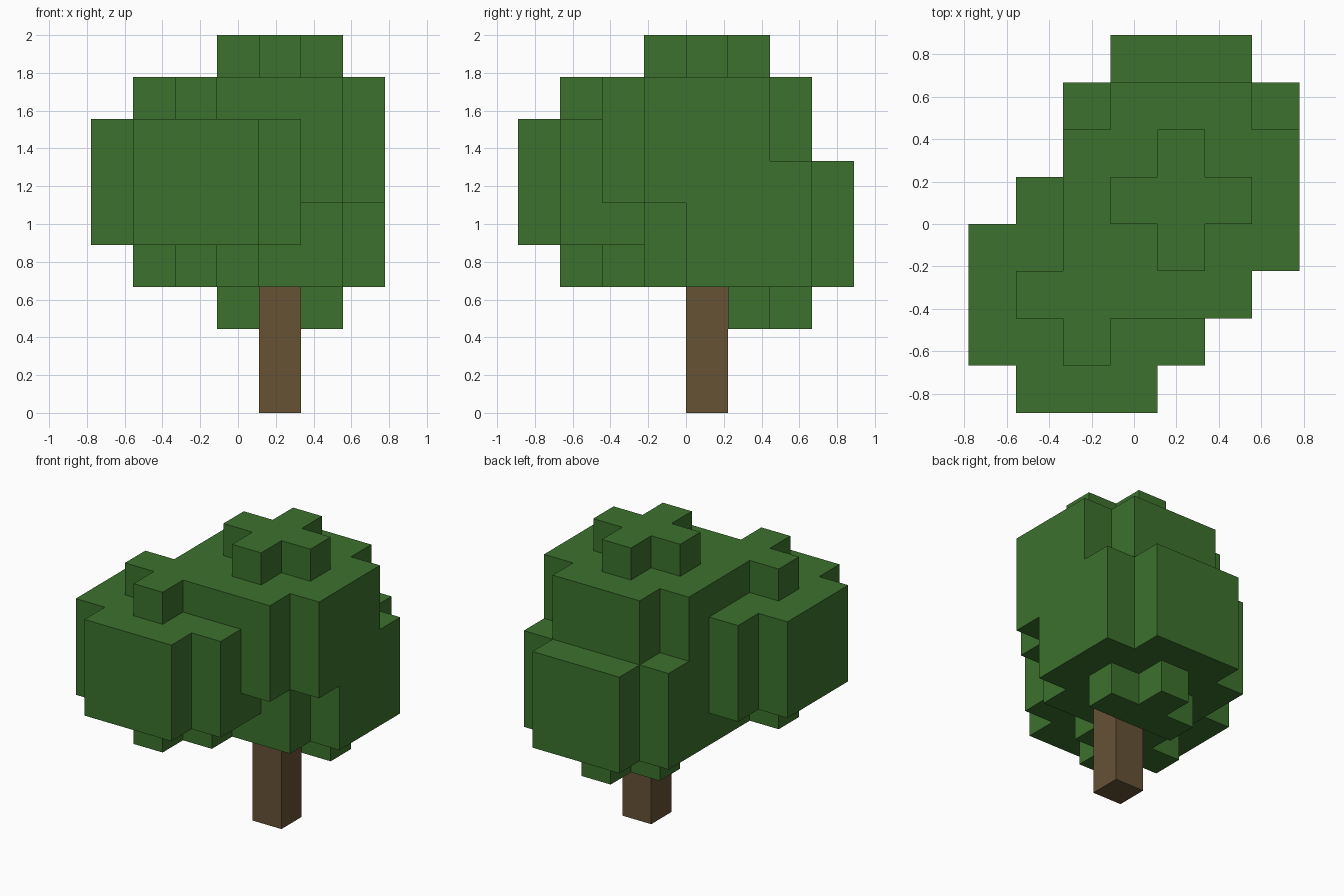
import bpy
import bmesh
from mathutils import Vector
from itertools import product

cube = bpy.data.objects.get("Cube")
if cube:
    bpy.data.objects.remove(cube, do_unlink=True)

UNIT = 2 / 9                      # block size: the tree is nine blocks tall
ORIGIN = Vector((-3.5, -4, 0))    # corner of the block grid, in blocks


def make_material(name, color):
    mat = bpy.data.materials.new(name)
    mat.use_nodes = True
    mat.diffuse_color = color
    mat.node_tree.nodes["Principled BSDF"].inputs["Base Color"].default_value = color
    return mat


def leaf_ball(cx, cy, cz):
    """Rounded clump of blocks: three wide layers, a small cross above and below."""
    cells = set()
    for dx, dy, dz in product(range(-2, 3), repeat=3):
        if abs(dz) == 2:
            keep = abs(dx) + abs(dy) <= 1
        else:
            keep = abs(dx) + abs(dy) < 4
        if keep:
            cells.add((cx + dx, cy + dy, cz + dz))
    return cells


def build_blocks(name, cells, mat):
    """Closed outer shell of a set of grid blocks."""
    bm = bmesh.new()
    for cell in sorted(cells):
        centre = Vector(cell) + Vector((0.5, 0.5, 0.5))
        for axis, sign in product(range(3), (-1, 1)):
            normal = Vector((0, 0, 0))
            normal[axis] = sign
            if tuple(int(c + n) for c, n in zip(cell, normal)) in cells:
                continue
            u = Vector((0, 0, 0))
            u[(axis + 1) % 3] = 0.5
            v = normal.cross(u)
            middle = centre + normal / 2
            corners = (middle - u - v, middle + u - v, middle + u + v, middle - u + v)
            bm.faces.new([bm.verts.new((p + ORIGIN) * UNIT) for p in corners])
    bmesh.ops.remove_doubles(bm, verts=bm.verts[:], dist=0.001)
    mesh = bpy.data.meshes.new(name)
    bm.to_mesh(mesh)
    bm.free()
    mesh.materials.append(mat)
    obj = bpy.data.objects.new(name, mesh)
    bpy.context.collection.objects.link(obj)
    return obj


leaf_green = make_material("leaf green", (0.045, 0.165, 0.027, 1))
bark_brown = make_material("bark brown", (0.133, 0.084, 0.036, 1))

# Trunk with a short side branch under the leaves
wood = {(4, 4, z) for z in range(4)} | {(3, 4, 3)}
build_blocks("trunk", wood, bark_brown)

# Three overlapping clumps: top, low back, front right
leaves = leaf_ball(4, 4, 6) | leaf_ball(4, 5, 4) | leaf_ball(2, 2, 5)
build_blocks("foliage", leaves - wood, leaf_green)
